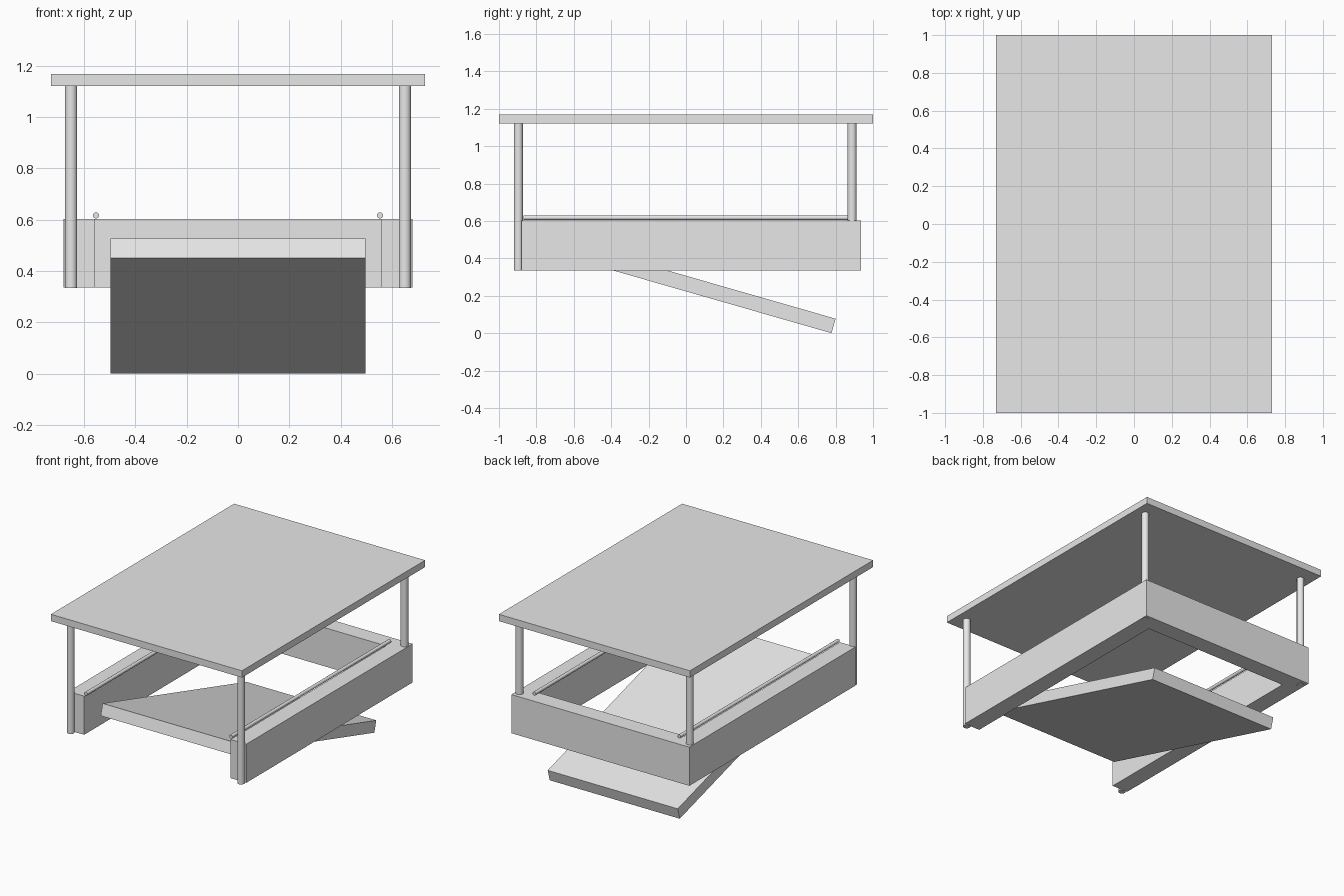
import bpy
import math

if "Cube" in bpy.data.objects:
    bpy.data.objects.remove(bpy.data.objects["Cube"])

grey = bpy.data.materials.new("light grey")
grey.diffuse_color = (0.8, 0.8, 0.8, 1)
grey.use_nodes = True
grey.node_tree.nodes["Principled BSDF"].inputs["Base Color"].default_value = grey.diffuse_color


def box(name, x, y, z):
    """Box from (min, max) ranges along each axis."""
    bpy.ops.mesh.primitive_cube_add(size=1, location=[sum(r) / 2 for r in (x, y, z)])
    ob = bpy.context.object
    ob.name = name
    ob.scale = [r[1] - r[0] for r in (x, y, z)]
    bpy.ops.object.transform_apply(location=False, rotation=False, scale=True)
    ob.data.materials.append(grey)
    return ob


def rod(name, radius, length, location, rotation=(0, 0, 0), sides=32):
    bpy.ops.mesh.primitive_cylinder_add(vertices=sides, radius=radius, depth=length,
                                        location=location, rotation=rotation)
    ob = bpy.context.object
    ob.name = name
    ob.data.materials.append(grey)
    bpy.ops.object.shade_smooth_by_angle(angle=math.radians(40))
    return ob


def prism(name, profile, x0, x1):
    """Extrude a (y, z) outline along x."""
    n = len(profile)
    verts = [(x, y, z) for x in (x0, x1) for y, z in profile]
    faces = [tuple(range(n))[::-1], tuple(range(n, 2 * n))]
    faces += [(i, (i + 1) % n, (i + 1) % n + n, i + n) for i in range(n)]
    mesh = bpy.data.meshes.new(name)
    mesh.from_pydata(verts, [], faces)
    mesh.materials.append(grey)
    ob = bpy.data.objects.new(name, mesh)
    bpy.context.collection.objects.link(ob)
    return ob


# Flat roof
box("roof", (-0.73, 0.73), (-1, 1), (1.122, 1.169))

# U-shaped wall, open at the front
outline = [(-0.68, -0.88), (-0.56, -0.88), (-0.56, 0.815), (0.56, 0.815),
           (0.56, -0.88), (0.68, -0.88), (0.68, 0.935), (-0.68, 0.935)]
n = len(outline)
wall_mesh = bpy.data.meshes.new("wall")
wall_mesh.from_pydata(
    [(x, y, z) for z in (0.336, 0.603) for x, y in outline], [],
    [tuple(range(n))[::-1], tuple(range(n, 2 * n))]
    + [(i, (i + 1) % n, (i + 1) % n + n, i + n) for i in range(n)])
wall_mesh.materials.append(grey)
wall = bpy.data.objects.new("wall", wall_mesh)
bpy.context.collection.objects.link(wall)

# Corner posts and the rails along the side walls
for side, s in (("left", -1), ("right", 1)):
    for end, y in (("front", -0.896), ("back", 0.888)):
        rod(f"{end}_{side}_post", 0.024, 0.789, (s * 0.651, y, 0.7285))
    rod(f"{side}_rail", 0.012, 1.735, (s * 0.554, -0.002, 0.617),
        (math.pi / 2, 0, 0), 16)

# Sloping floor slab, descending towards the back
prism("sloping_floor", [(0.778, 0), (0.80, 0.077), (-0.768, 0.527), (-0.79, 0.45)],
      -0.497, 0.497)
